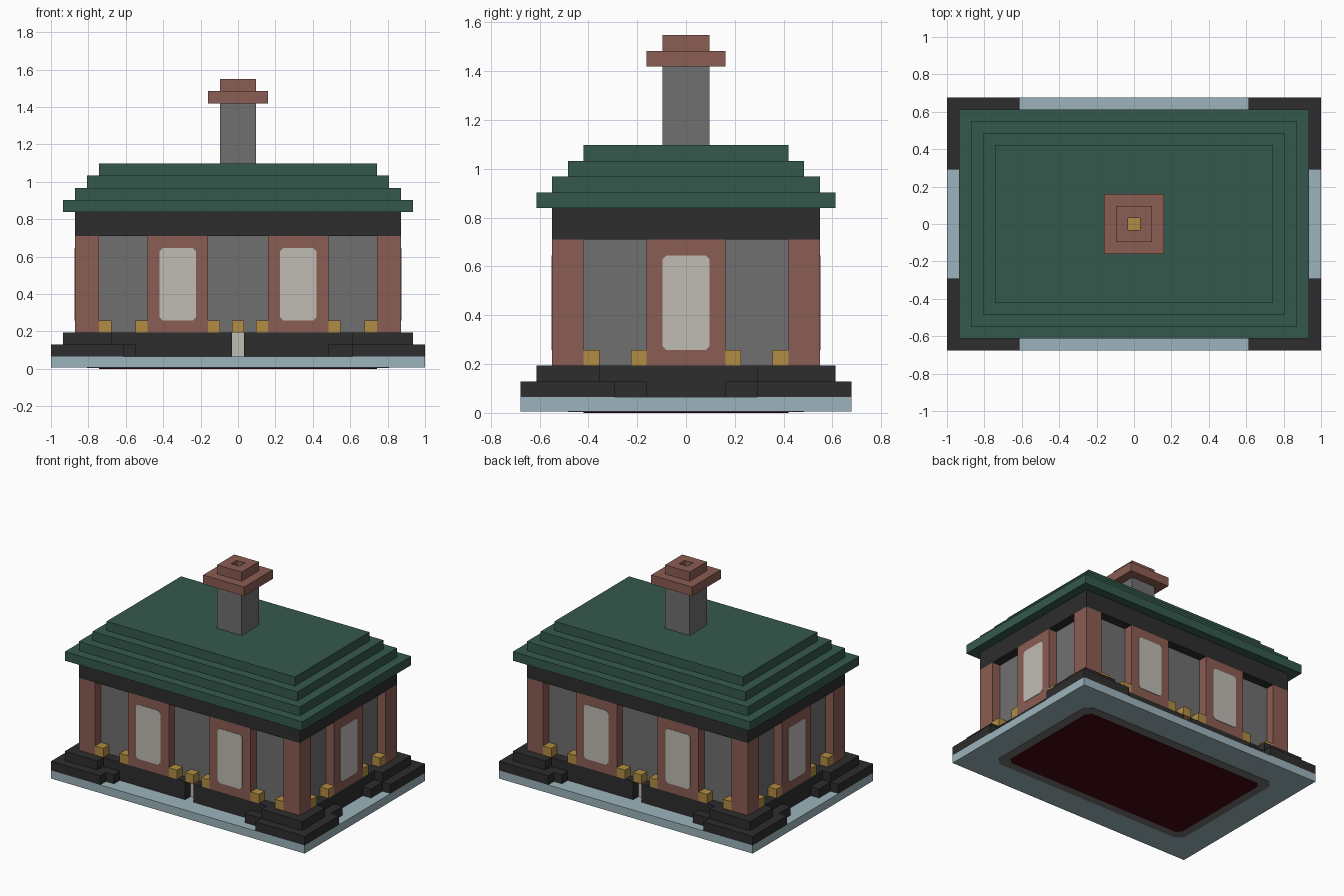
import bpy
import bmesh

cube = bpy.data.objects.get("Cube")
if cube:
    bpy.data.objects.remove(cube, do_unlink=True)

U = 2 / 62  # one block of the building grid
THIN = 0.1  # thickness of flush plates, in blocks


def material(name, r, g, b):
    def linear(c):
        c /= 255
        return c / 12.92 if c < 0.04 else ((c + 0.055) / 1.055) ** 2.4
    color = (linear(r), linear(g), linear(b), 1)
    m = bpy.data.materials.new(name)
    m.use_nodes = True
    m.diffuse_color = color
    m.node_tree.nodes["Principled BSDF"].inputs["Base Color"].default_value = color
    return m


ICE = material("pale blue", 156, 180, 188)
BLACK = material("charcoal", 45, 45, 45)
GREY = material("stone grey", 112, 112, 112)
BRICK = material("brick red", 139, 93, 83)
GREEN = material("roof green", 53, 89, 76)
GOLD = material("gold", 178, 140, 68)
PANE = material("window white", 191, 188, 180)
MAROON = material("dark maroon", 68, 8, 15)


def finish(name, bm, mat):
    bmesh.ops.recalc_face_normals(bm, faces=bm.faces)
    mesh = bpy.data.meshes.new(name)
    bm.to_mesh(mesh)
    bm.free()
    mesh.materials.append(mat)
    ob = bpy.data.objects.new(name, mesh)
    bpy.context.collection.objects.link(ob)
    return ob


def box(name, mat, xs, ys, zs, chamfer=0, axis=2):
    """Box between ranges in blocks; chamfer cuts the edges along one axis."""
    bm = bmesh.new()
    bmesh.ops.create_cube(bm, size=1)
    for v in bm.verts:
        for i, (a, b) in enumerate((xs, ys, zs)):
            v.co[i] = U * ((a + b) / 2 + v.co[i] * (b - a))
    if chamfer:
        edges = [e for e in bm.edges
                 if abs((e.verts[0].co - e.verts[1].co).normalized()[axis]) > 0.9]
        bmesh.ops.bevel(bm, geom=edges, offset=chamfer * U, segments=1,
                        affect='EDGES')
    return finish(name, bm, mat)


def slab(name, mat, hx, hy, z0, z1, chamfer=0):
    return box(name, mat, (-hx, hx), (-hy, hy), (z0, z1), chamfer)


def tube(name, mat, half, hole, z0, z1):
    """Square block with a square shaft through it."""
    bm = bmesh.new()
    rings = []
    for h, z in ((half, z0), (half, z1), (hole, z1), (hole, z0)):
        rings.append([bm.verts.new((x * h * U, y * h * U, z * U))
                      for x, y in ((-1, -1), (1, -1), (1, 1), (-1, 1))])
    for a, b in zip(rings, rings[1:] + rings[:1]):
        for i in range(4):
            j = (i + 1) % 4
            bm.faces.new((a[i], a[j], b[j], b[i]))
    return finish(name, bm, mat)


def span(a, b, side):
    return tuple(sorted((a * side, b * side)))


# Ground slab with the wall footing and floor showing underneath
slab("ground_slab", ICE, 31, 21, 2 * THIN, 2)
slab("wall_footing", GREY, 25, 15, THIN, 1, chamfer=1.5)
slab("floor", MAROON, 23, 13, 0, 1, chamfer=1)

# Main plinth, split by a narrow slot on the front and back
for side, label in ((-1, "right"), (1, "left")):
    box("plinth_" + label, BLACK, span(1, 27, side), (-17, 17), (2, 6))
slab("slot_panel", PANE, 1, 15 + THIN, 2, 6)

# Stepped corner feet; opposite corners match
for sx in (-1, 1):
    for sy in (-1, 1):
        same = sx == sy
        box("corner_foot", BLACK, span(19, 31, sx), span(9, 21, sy), (2, 4))
        box("foot_long_step", BLACK, span(17 if same else 15, 29, sx),
            span(13, 19, sy), (2, 4))
        box("foot_short_step", BLACK, span(23, 29, sx), span(5, 19, sy), (2, 4))
        box("corner_foot_top", BLACK, span(21 if same else 19, 29, sx),
            span(9 if same else 11, 19, sy), (4, 6))

# Walls and corner pillars
slab("walls", GREY, 25, 15, 6, 22)
for sx in (-1, 1):
    for sy in (-1, 1):
        box("corner_pillar", BRICK, span(23, 27, sx), span(13, 17, sy), (6, 22))

# Window bays and the gold blocks standing between them
for side in (-1, 1):
    for cx in (-10, 10):
        box("long_window_bay", BRICK, (cx - 5, cx + 5), span(15, 17, side), (6, 22))
        box("long_window_pane", PANE, (cx - 3, cx + 3), span(16, 17 + THIN, side),
            (8, 20), chamfer=0.5, axis=1)
    box("short_window_bay", BRICK, span(25, 27, side), (-5, 5), (6, 22))
    box("short_window_pane", PANE, span(26, 27 + THIN, side), (-3, 3),
        (8, 20), chamfer=0.5, axis=0)
    for c in (-22, -16, -4, 0, 4, 16, 22):
        box("long_side_lamp", GOLD, (c - 1, c + 1), span(15, 17, side), (6, 8))
    for c in (-12, -6, 6, 12):
        box("short_side_lamp", GOLD, span(25, 27, side), (c - 1, c + 1), (6, 8))

# Frieze and stepped roof
slab("frieze", BLACK, 27, 17, 22, 26)
for i in range(4):
    slab("roof_tier", GREEN, 29 - 2 * i, 19 - 2 * i, 26 + 2 * i, 28 + 2 * i)

# Chimney with a hollow cap
slab("chimney_shaft", GREY, 3, 3, 34, 44)
slab("chimney_ember", GOLD, 1, 1, 43, 44 + THIN)
tube("chimney_cap", BRICK, 5, 1, 44, 46)
tube("chimney_rim", BRICK, 3, 1, 46, 48)
